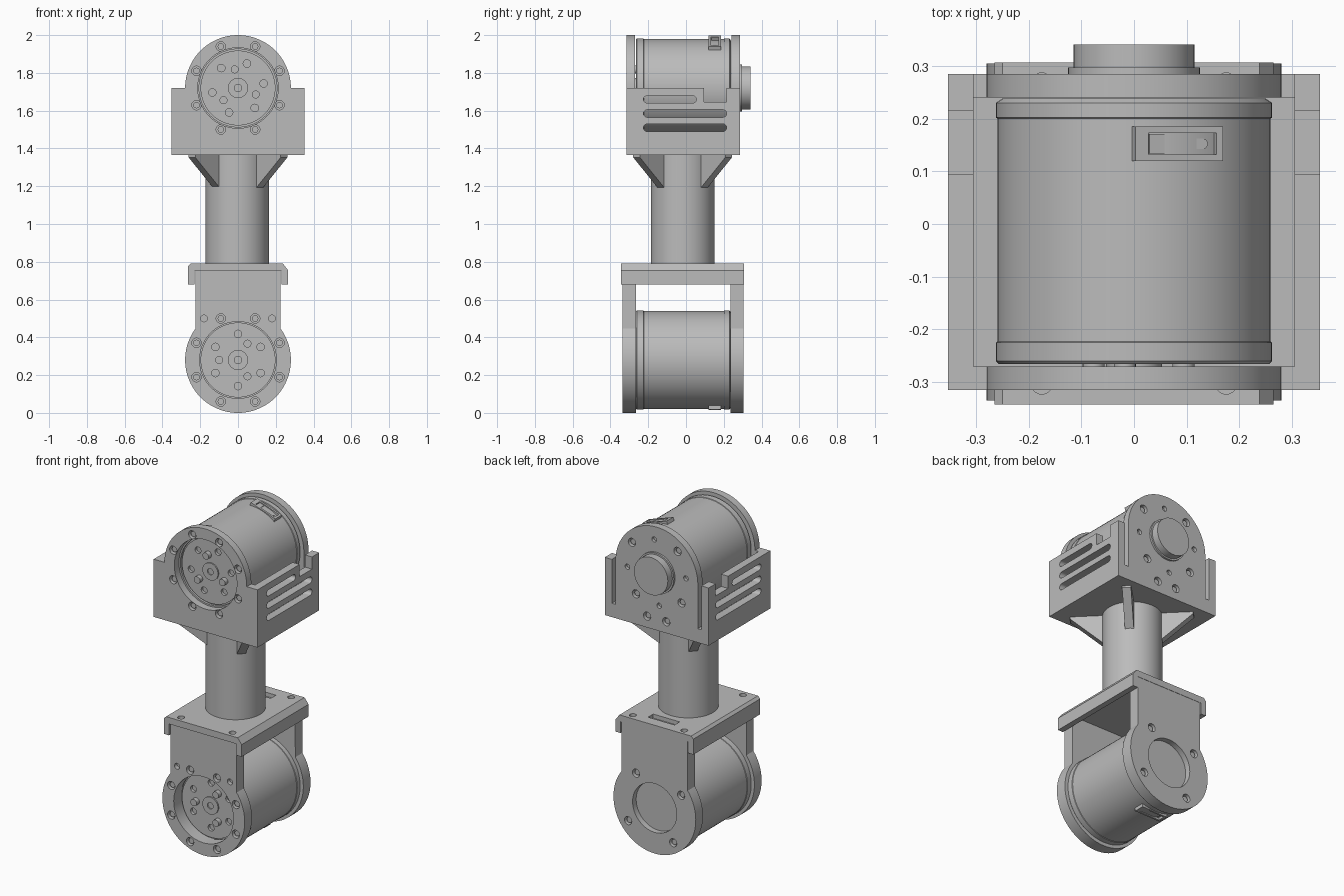
import bpy, bmesh
from math import sin, cos, radians, pi
from mathutils import Matrix, Vector

old = bpy.data.objects.get("Cube")
if old:
    bpy.data.objects.remove(old, do_unlink=True)

grey = bpy.data.materials.new("machined grey")
grey.use_nodes = True
grey.diffuse_color = (0.5, 0.5, 0.5, 1)
grey.node_tree.nodes["Principled BSDF"].inputs["Base Color"].default_value = (0.5, 0.5, 0.5, 1)

UP, LOW = 1.72, 0.28      # joint axis heights
MID = -0.018              # column centre in y
parts = []


def finish(name, bm):
    bmesh.ops.recalc_face_normals(bm, faces=bm.faces)
    mesh = bpy.data.meshes.new(name)
    bm.to_mesh(mesh)
    bm.free()
    mesh.materials.append(grey)
    ob = bpy.data.objects.new(name, mesh)
    bpy.context.collection.objects.link(ob)
    parts.append(ob)
    return ob


def arc(u, v, r, start=0, end=360, n=48):
    count = n if end - start == 360 else n + 1
    angles = [radians(start + (end - start) * i / n) for i in range(count)]
    return [(u + r * cos(a), v + r * sin(a)) for a in angles]


def rect(u0, u1, v0, v1):
    return [(u0, v0), (u1, v0), (u1, v1), (u0, v1)]


def slot(u0, u1, v, r):
    return arc(u1 - r, v, r, -90, 90, 10) + arc(u0 + r, v, r, 90, 270, 10)


def polar(r, first, count, v):
    """Ring of points around a joint axis."""
    steps = [radians(first + 360 * i / count) for i in range(count)]
    return [(r * cos(a), v + r * sin(a)) for a in steps]


def prism(name, outlines, a, b, axis="y"):
    """Extrude one or more outlines from a to b along an axis."""
    place = {"x": lambda u, v, t: (t, u, v),
             "y": lambda u, v, t: (u, t, v),
             "z": lambda u, v, t: (u, v, t)}[axis]
    bm = bmesh.new()
    for pts in outlines:
        lo = [bm.verts.new(place(u, v, a)) for u, v in pts]
        hi = [bm.verts.new(place(u, v, b)) for u, v in pts]
        bm.faces.new(lo)
        bm.faces.new(hi)
        for i in range(len(pts)):
            j = (i + 1) % len(pts)
            bm.faces.new((lo[i], lo[j], hi[j], hi[i]))
    return finish(name, bm)


def discs(points, r, n=20):
    return [arc(u, v, r, n=n) for u, v in points]


def cut(ob, outlines, a, b, axis="y"):
    """Subtract extruded outlines and discard the cutter."""
    tool = prism("cutter", outlines, a, b, axis)
    parts.remove(tool)
    mod = ob.modifiers.new("cut", "BOOLEAN")
    mod.operation, mod.solver, mod.object = "DIFFERENCE", "EXACT", tool
    graph = bpy.context.evaluated_depsgraph_get()
    mesh = bpy.data.meshes.new_from_object(ob.evaluated_get(graph))
    ob.modifiers.clear()
    ob.data = mesh
    bpy.data.objects.remove(tool, do_unlink=True)


def bolts(ob, name, points, face, inward):
    """Counterbored holes with a recessed screw head in each."""
    cut(ob, discs(points, 0.025), face - inward * 0.02, face + inward * 0.028)
    prism(name, discs(points, 0.017, 12), face + inward * 0.012, face + inward * 0.03)


def motor(name, z, turn):
    # Turned casing with shallow grooves
    profile = [(0, -.262), (.198, -.262), (.198, -.252), (.206, -.252), (.206, -.266),
               (.256, -.266), (.262, -.26), (.262, -.225), (.259, -.223), (.259, .2),
               (.262, .202), (.262, .23), (.25, .238), (0, .238)]
    bm = bmesh.new()
    vs = [bm.verts.new((r, y, 0)) for r, y in profile]
    es = [bm.edges.new(e) for e in zip(vs, vs[1:])]
    bmesh.ops.spin(bm, geom=vs + es, cent=(0, 0, 0), axis=(0, 1, 0),
                   angle=2 * pi, steps=72, use_duplicate=False)
    bmesh.ops.remove_doubles(bm, verts=bm.verts, dist=1e-4)
    bm.transform(Matrix.Translation((0, 0, z)))
    body = finish(name + "_motor", bm)
    # Output face: tapped holes, drive pins and centre boss
    cut(body, discs(polar(.138, 10 + turn, 6, z), .02), -.3, -.245)
    prism(name + "_drive_pins", discs(polar(.1, 100 + turn, 3, z), .021), -.29, -.25)
    boss = prism(name + "_centre_boss", [arc(0, z, .053)], -.27, -.255)
    cut(boss, [arc(0, z, .02, n=20)], -.3, -.262)
    # Cable socket: open frame, plug block and two contacts
    socket = prism(name + "_socket", [rect(-.088, .088, .12, .185)], .225, .264, "z")
    cut(socket, [rect(-.062, .075, .132, .173)], .242, .3, "z")
    block = prism(name + "_socket_block", [rect(-.058, -.028, .134, .171)], .235, .26, "z")
    pins = prism(name + "_socket_pins", [slot(-.015, .018, .152, .01),
                                         slot(.028, .06, .152, .01)], .235, .256, "z")
    aim = Matrix.Translation((0, 0, z)) @ Matrix.Rotation(radians(19 - turn), 4, "Y")
    for ob in (socket, block, pins):
        ob.data.transform(aim)


motor("upper", UP, 0)
motor("lower", LOW, 200)

# Upper cradle: arched front plate
W, IN, BASE = .353, .305, 1.365
front = prism("upper_front_plate", [arc(0, UP, .28, 0, 180) + [
    (-W, UP), (-W, BASE), (W, BASE), (W, UP)]], -.315, -.27)
cut(front, [arc(0, UP, .213, n=64)], -.4, -.2)
bolts(front, "upper_front_bolts", polar(.238, 22.5, 8, UP), -.315, 1)

# Upper cradle: arched back plate, freed from the side walls by slits
back = prism("upper_back_plate", [arc(0, UP, .28, 0, 180) + [
    (-.28, 1.45), (-IN, 1.45), (-IN, BASE), (IN, BASE), (IN, 1.45), (.28, 1.45)]], .24, .285)
bolts(back, "upper_back_bolts",
      polar(.22, 40, 4, UP) + [(-.065, 1.435), (.065, 1.435)], .285, -1)
cut(back, discs(polar(.2, 85, 4, UP), .016), .265, .3)
prism("back_hub_step", [arc(0, UP, .125)], .28, .297)
prism("back_hub", [arc(0, UP, .115)], .28, .341)

# Upper cradle: slotted, notched side walls and floor
for side, label in ((1, "left"), (-1, "right")):
    wall = prism(label + "_side_wall", [[
        (-.27, BASE), (.285, BASE), (.285, UP), (.215, UP), (.215, 1.645),
        (.095, 1.645), (.095, UP), (-.27, UP)]], side * IN, side * W, "x")
    cut(wall, [slot(-.225, .055, 1.66, .019), slot(-.225, .215, 1.585, .02),
               slot(-.225, .215, 1.51, .02)], side * .25, side * .4, "x")
prism("cradle_floor", [rect(-IN, IN, -.27, .24)], BASE, 1.41, "z")

# Column and diagonal gussets
prism("column", [arc(-.004, MID, .168, n=64)], .78, BASE + .01, "z")
for i in range(4):
    rib = prism("gusset", [[(.12, BASE), (.345, BASE), (.345, BASE - .012), (.16, 1.19),
                            (.12, 1.19)]], -.025, .025)
    rib.data.transform(Matrix.Translation((0, MID, 0)) @ Matrix.Rotation(radians(45 + 90 * i), 4, "Z"))

# Lower bracket: flanged cap with pocket and screw holes
cap = prism("bracket_cap", [[
    (-.265, .68), (-.265, .775), (-.25, .79), (.238, .79), (.265, .755), (.265, .68),
    (.23, .68), (.23, .75), (-.23, .75), (-.23, .68)]], -.343, .307)
cut(cap, [rect(-.09, .09, .19, .24)], .765, .85, "z")
cut(cap, discs([(x, MID + y) for x in (-.175, .175) for y in (-.285, .285)], .02), .765, .85, "z")

# Lower bracket: front and back arms
arm = [arc(0, LOW, .28, 143.5, 396.5, 64) + [(.225, .76), (-.225, .76)]]
front_arm = prism("lower_front_arm", arm, -.335, -.265)
cut(front_arm, [arc(0, LOW, .203, n=64)], -.4, -.2)
bolts(front_arm, "lower_front_bolts", polar(.238, 22.5, 8, LOW), -.335, 1)
cut(front_arm, discs([(-.18, .5), (.18, .5)], .018), -.4, -.31)
back_arm = prism("lower_back_arm", arm, .235, .305)
cut(back_arm, [arc(0, LOW, .15, n=64)], .27, .4)
bolts(back_arm, "lower_back_bolts", polar(.22, 55, 4, LOW), .305, -1)

# Smooth the round surfaces, keep machined edges sharp
bpy.ops.object.select_all(action="DESELECT")
for ob in parts:
    ob.select_set(True)
bpy.context.view_layer.objects.active = parts[0]
bpy.ops.object.shade_smooth_by_angle(angle=radians(30))
